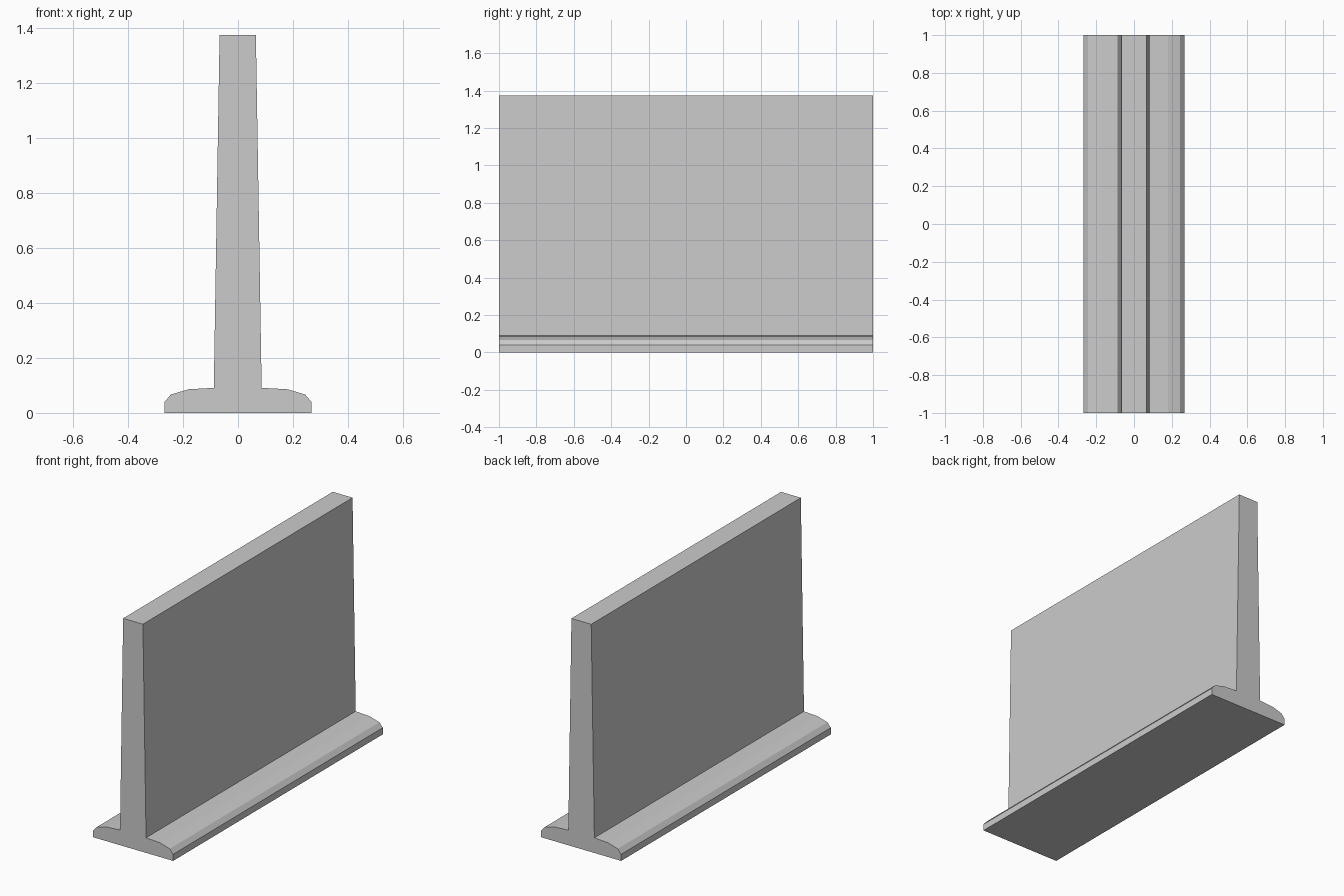
import bpy
import bmesh

if "Cube" in bpy.data.objects:
    bpy.data.objects.remove(bpy.data.objects["Cube"])

LENGTH = 2.0


def extrude_profile(name, profile):
    """Extrude an x-z profile along y, centred on y = 0."""
    bm = bmesh.new()
    face = bm.faces.new([bm.verts.new((x, -LENGTH / 2, z)) for x, z in profile])
    result = bmesh.ops.extrude_face_region(bm, geom=[face])
    moved = [v for v in result["geom"] if isinstance(v, bmesh.types.BMVert)]
    bmesh.ops.translate(bm, verts=moved, vec=(0, LENGTH, 0))
    bmesh.ops.recalc_face_normals(bm, faces=bm.faces)
    mesh = bpy.data.meshes.new(name)
    bm.to_mesh(mesh)
    bm.free()
    obj = bpy.data.objects.new(name, mesh)
    bpy.context.collection.objects.link(obj)
    return obj


# Rounded foot on both sides, with the tapered wall rising from it
foot = [(0.267, 0), (0.267, 0.04), (0.244, 0.067), (0.179, 0.086)]
wall = [(0.086, 0.091), (0.065, 1.375), (-0.067, 1.375), (-0.088, 0.091)]
mirrored_foot = [(-x, z) for x, z in reversed(foot)]

extrude_profile("barrier_wall", foot + wall + mirrored_foot)
